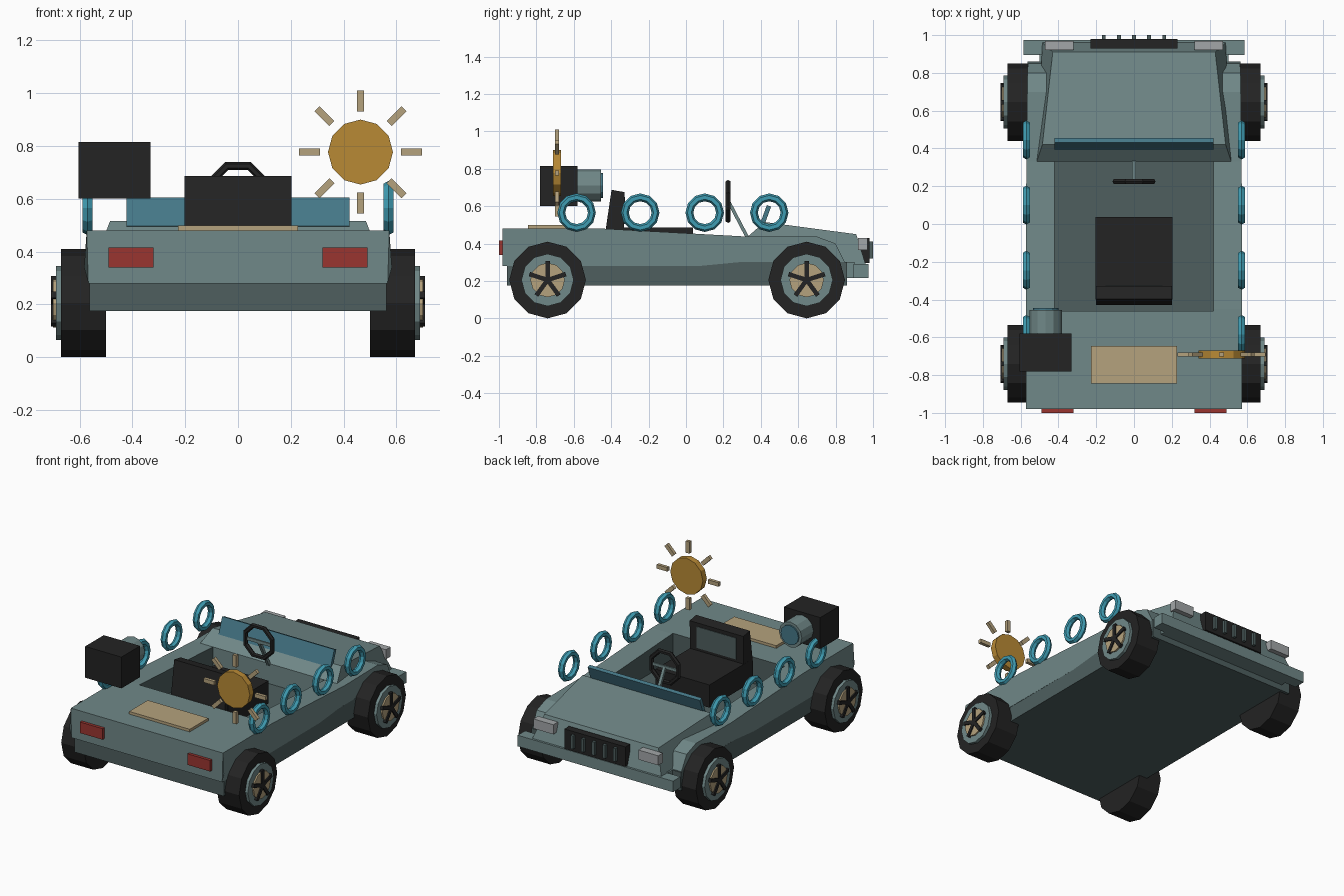
import bpy, bmesh, math
from mathutils import Matrix, Vector

if "Cube" in bpy.data.objects:
    bpy.data.objects.remove(bpy.data.objects["Cube"])


def mat(name, hexcol):
    lin = []
    for i in (0, 2, 4):
        c = int(hexcol[i:i + 2], 16) / 255
        lin.append(c / 12.92 if c < 0.04045 else ((c + 0.055) / 1.055) ** 2.4)
    m = bpy.data.materials.new(name)
    m.diffuse_color = (*lin, 1)
    m.use_nodes = True
    m.node_tree.nodes["Principled BSDF"].inputs["Base Color"].default_value = m.diffuse_color
    return m


BODY = mat("body_teal", "708888")
DARK = mat("dark_teal", "4E5F5F")
BLACK = mat("black", "232323")
TAN = mat("tan", "B5A27D")
GOLD = mat("gold", "B98A35")
RED = mat("red", "9A3530")
RING = mat("bright_teal", "3F9CB2")
GLASS = mat("blue_glass", "457888")
GREY = mat("light_grey", "A2A6A8")


def make(name, bm, *mats):
    bmesh.ops.recalc_face_normals(bm, faces=bm.faces)
    me = bpy.data.meshes.new(name)
    bm.to_mesh(me)
    bm.free()
    ob = bpy.data.objects.new(name, me)
    bpy.context.collection.objects.link(ob)
    for m in mats:
        me.materials.append(m)
    return ob


def box(name, x, y, z, m, rot=None):
    """Box from (min, max) ranges, optionally rotated about its centre."""
    bm = bmesh.new()
    size = [r[1] - r[0] for r in (x, y, z)]
    mid = [(r[0] + r[1]) / 2 for r in (x, y, z)]
    mx = Matrix.Translation(mid) @ (rot or Matrix()) @ Matrix.Diagonal((*size, 1))
    bmesh.ops.create_cube(bm, size=1, matrix=mx)
    return make(name, bm, m)


def cyl(name, centre, r, depth, axis, m, n=12):
    """Cylinder along axis X or Y with a corner pointing straight up."""
    bm = bmesh.new()
    rot = Matrix.Rotation(math.pi / 2, 4, 'Y' if axis == 'X' else 'X')
    bmesh.ops.create_cone(bm, cap_ends=True, segments=n, radius1=r, radius2=r,
                          depth=depth, matrix=Matrix.Translation(centre) @ rot)
    return make(name, bm, m)


def torus(name, centre, R, r, axis, m, n=12, k=6, start=0.0):
    """Low-poly ring around axis X or Y."""
    bm = bmesh.new()
    rows = []
    for i in range(n):
        a = start + 2 * math.pi * i / n
        row = []
        for j in range(k):
            b = 2 * math.pi * j / k
            d, h = R + r * math.cos(b), r * math.sin(b)
            p = (h, d * math.sin(a), d * math.cos(a)) if axis == 'X' else (d * math.sin(a), h, d * math.cos(a))
            row.append(bm.verts.new(Vector(centre) + Vector(p)))
        rows.append(row)
    for i in range(n):
        for j in range(k):
            i2, j2 = (i + 1) % n, (j + 1) % k
            bm.faces.new((rows[i][j], rows[i2][j], rows[i2][j2], rows[i][j2]))
    return make(name, bm, m)


def prism(name, pts, *mats):
    """Side profile of (y, z, half width) points, closed across x."""
    bm = bmesh.new()
    left = [bm.verts.new((-w, y, z)) for y, z, w in pts]
    right = [bm.verts.new((w, y, z)) for y, z, w in pts]
    bm.faces.new(left)
    bm.faces.new(right)
    for i in range(len(pts)):
        j = (i + 1) % len(pts)
        bm.faces.new((left[i], left[j], right[j], right[i]))
    return make(name, bm, *mats)


# Lower hull, whose top is the cabin floor
box("lower_hull", (-.563, .563), (-.957, .86), (.175, .30), DARK)

# Upper body with open cabin
body = prism("upper_body", [(-.98, .28, .567), (-.98, .34, .583), (-.98, .48, .573), (-.45, .48, .573),
                            (.33, .437, .57), (.70, .437, .565), (.80, .40, .565), (.86, .28, .56)], BODY, DARK)
cutter = box("cabin_cutter", (-.42, .42), (-.46, .335), (.2, .8), DARK)
cutter.hide_render = True
mod = body.modifiers.new("cabin", 'BOOLEAN')
mod.operation = 'DIFFERENCE'
mod.solver = 'EXACT'
mod.object = cutter
bpy.context.view_layer.objects.active = body
bpy.ops.object.modifier_apply(modifier="cabin")
bpy.data.objects.remove(cutter)
for p in body.data.polygons:  # cabin walls are dark
    c = p.center
    inside = abs(c.x) < .43 and -.47 < c.y < .34 and abs(p.normal.z) < .3
    p.material_index = 1 if inside else 0

# Hood, bumper and nose parts
prism("hood", [(.33, .30, .515), (.33, .437, .515), (.42, .515, .485), (.91, .45, .43),
               (.96, .29, .485)], BODY)
box("front_bumper", (-.585, .585), (.895, .975), (.215, .29), BODY)
box("bumper_mount", (-.5, .5), (.85, .90), (.215, .30), BODY)
box("grille", (-.23, .23), (.93, .98), (.295, .43), BLACK)
for i in range(5):
    x = (i - 2) * .08
    box("grille_slat", (x - .01, x + .01), (.975, 1.0), (.32, .41), DARK)
for s in (-1, 1):
    box("headlight", sorted((s * .32, s * .47)), (.92, .97), (.365, .43), GREY)
    box("tail_light", sorted((s * .32, s * .49)), (-1.0, -.975), (.34, .415), RED)

# Rear deck panel
box("deck_panel", (-.228, .228), (-.845, -.645), (.475, .498), TAN)

# Windscreen leaning forward
box("windscreen", (-.422, .422), (.412, .436), (.49, .605), GLASS, Matrix.Rotation(-.35, 4, 'X'))

# Wheels
for s in (-1, 1):
    for y in (-.74, .645):
        cyl("tyre", (s * .585, y, .205), .205, .17, 'X', BLACK)
        cyl("wheel_rim", (s * .665, y, .205), .14, .05, 'X', BODY)
        cyl("wheel_disc", (s * .68, y, .205), .092, .04, 'X', TAN)
        for k in range(5):
            a = 2 * math.pi * k / 5
            rot = Matrix.Rotation(a, 4, 'X')
            c = rot @ Vector((0, 0, .05))
            yc, zc = y + c.y, .205 + c.z
            box("wheel_spoke", (s * .695 - .013, s * .695 + .013), (yc - .012, yc + .012),
                (zc - .052, zc + .052), BLACK, rot)

# Seat with inset back panel
box("seat_cushion", (-.203, .203), (-.40, .038), (.33, .485), BLACK)
tilt = Matrix.Rotation(.10, 4, 'X')
prism("seat_back", [(-.43, .33, .202), (-.43, .47, .202), (-.398, .687, .202),
                    (-.328, .675, .202), (-.335, .33, .202)], BLACK)
box("seat_back_panel", (-.15, .15), (-.334, -.325), (.505, .65), DARK)

# Steering wheel and column
torus("steering_wheel", (0, .225, .625), .108, .016, 'Y', BLACK, 8, 6, math.pi / 8)
box("steering_spoke", (-.1, .1), (.22, .232), (.615, .635), BODY)
ang = math.atan2(.33 - .228, .625 - .43)
box("steering_column", (-.01, .01), (.271, .289), (.415, .635), BODY, Matrix.Rotation(ang, 4, 'X'))

# Rings floating along both sides
for s in (-1, 1):
    for y in (-.585, -.245, .10, .445):
        torus("side_ring", (s * .57, y, .565), .082, .021, 'X', RING)

# Camera box with lens pointing forward
box("camera_box", (-.605, -.332), (-.78, -.58), (.602, .815), BLACK)
cyl("camera_lens", (-.468, -.52, .71), .086, .13, 'Y', BODY)
cyl("lens_glass", (-.468, -.47, .71), .067, .05, 'Y', GLASS)

# Sun sign: disc and eight rays
sun = Vector((.464, -.69, .777))
cyl("sun_disc", sun, .123, .042, 'Y', GOLD)
for k in range(8):
    rot = Matrix.Rotation(math.pi * k / 4, 4, 'Y')
    c = sun + rot @ Vector((0, 0, .193))
    box("sun_ray", (c.x - .0135, c.x + .0135), (c.y - .011, c.y + .011), (c.z - .04, c.z + .04), TAN, rot)
